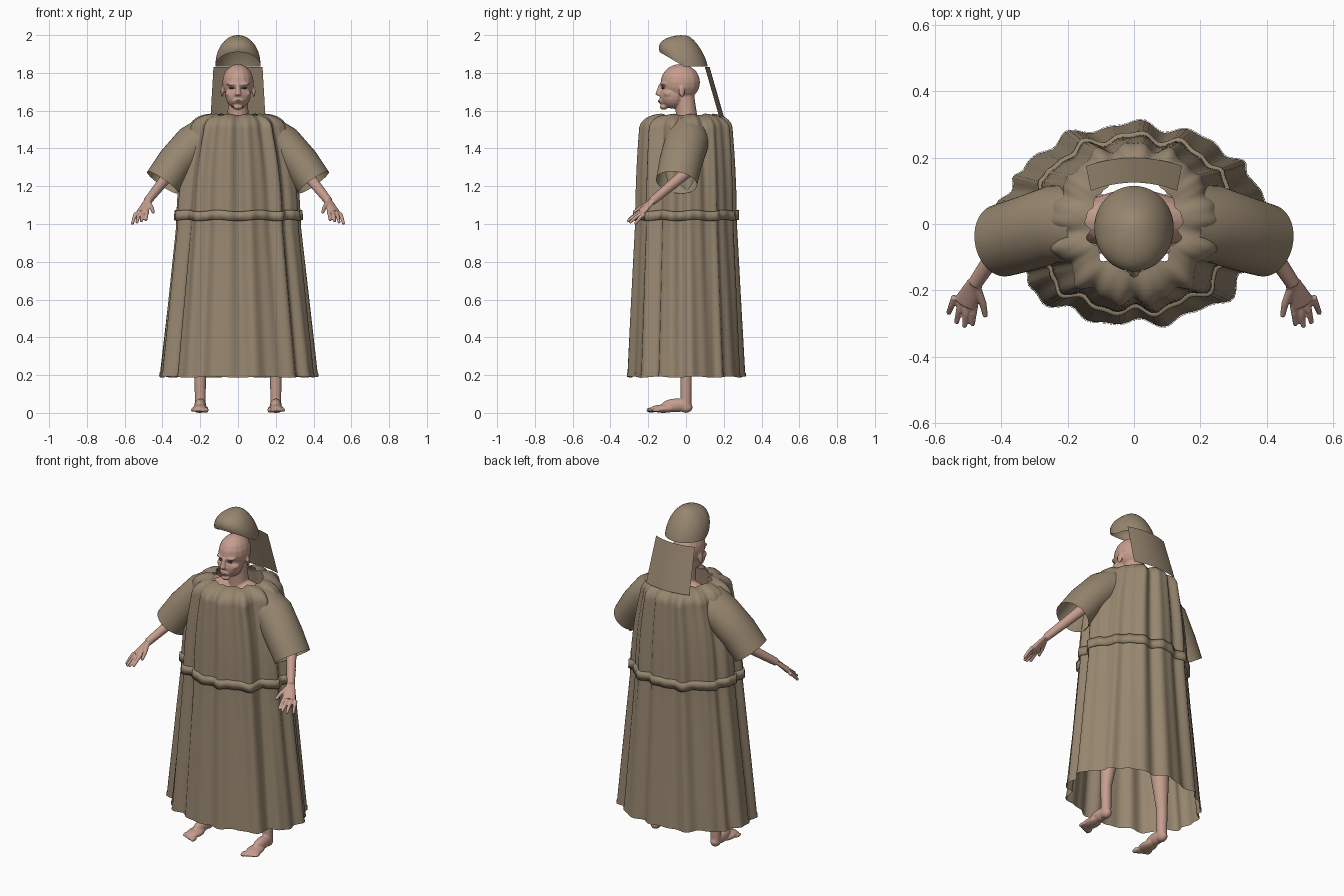
import bpy, bmesh
from math import sin, cos, pi, exp
from mathutils import Vector, Matrix

cube = bpy.data.objects.get("Cube")
if cube:
    bpy.data.objects.remove(cube)


def material(name, color):
    mat = bpy.data.materials.new(name)
    mat.use_nodes = True
    mat.diffuse_color = (*color, 1)
    mat.node_tree.nodes["Principled BSDF"].inputs["Base Color"].default_value = (*color, 1)
    return mat


CLOTH = material("brown cloth", (.31, .24, .16))
SKIN = material("skin", (.56, .34, .27))
LIPS = material("lips", (.4, .2, .17))
EYES = material("dark eyes", (.12, .08, .06))
X_AXIS, Y_AXIS = Vector((1, 0, 0)), Vector((0, 1, 0))


def lerp(start, end, factor):
    return start + (end - start) * factor


def finish(name, bm, mat, voxel=None, mirror=False):
    """Turn a bmesh into a smooth object, optionally fused and mirrored."""
    bmesh.ops.recalc_face_normals(bm, faces=bm.faces)
    for face in bm.faces:
        face.smooth = True
    mesh = bpy.data.meshes.new(name)
    bm.to_mesh(mesh)
    bm.free()
    mesh.materials.append(mat)
    obj = bpy.data.objects.new(name, mesh)
    bpy.context.collection.objects.link(obj)
    if voxel:
        fuse = obj.modifiers.new("fuse", 'REMESH')
        fuse.mode = 'VOXEL'
        fuse.voxel_size = voxel
        fuse.use_smooth_shade = True
        soften = obj.modifiers.new("soften", 'SMOOTH')
        soften.iterations = 2
    if mirror:
        obj.modifiers.new("mirror", 'MIRROR')


def bridge(bm, rings):
    """Join a stack of closed point rings with quads."""
    loops = [[bm.verts.new(point) for point in ring] for ring in rings]
    count = len(loops[0])
    for low, high in zip(loops, loops[1:]):
        for i in range(count):
            j = (i + 1) % count
            bm.faces.new((low[i], low[j], high[j], high[i]))
    return loops


def tube(bm, points, start, end, side=Y_AXIS, flat=1, sides=24, capped=True):
    """Tapered oval tube; flat scales its thickness across the side direction."""
    points = [Vector(point) for point in points]
    last = len(points) - 1
    rings = []
    for i, point in enumerate(points):
        along = (points[min(i + 1, last)] - points[max(i - 1, 0)]).normalized()
        wide = (side - along * side.dot(along)).normalized()
        thick = along.cross(wide) * flat
        radius = lerp(start, end, i / last)
        angles = [2 * pi * k / sides for k in range(sides)]
        rings.append([point + (wide * cos(a) + thick * sin(a)) * radius for a in angles])
    loops = bridge(bm, rings)
    if capped:
        bm.faces.new(loops[0])
        bm.faces.new(loops[-1])


def blob(bm, place, size, turn=0):
    matrix = Matrix.Translation(place) @ Matrix.Rotation(turn, 4, 'Z') @ Matrix.Diagonal((*size, 1))
    bmesh.ops.create_uvsphere(bm, u_segments=16, v_segments=10, radius=1, matrix=matrix)


# Robe cloth: ovals with vertical folds and a deep crease beside each side seam
WAIST, SHOULDER = 1, 1.5


def robe_point(angle, z, shrink, offset):
    rise = max(0, z - WAIST) / (SHOULDER - WAIST)
    drop = max(0, WAIST - z)
    width = .32 + .11 * drop - .07 * min(rise, 1) ** 2
    depth = .26 + .05 * drop - .02 * min(rise, 1) ** 2
    seam = abs(abs(angle - pi) - pi / 2)
    fold = .011 * sin(13 * angle) + .007 * sin(22 * angle + z)
    fold -= .02 * exp(-((seam - 1) / .07) ** 2)
    swell = shrink * fold + offset
    return ((width * shrink + swell) * cos(angle),
            (depth * shrink + swell) * sin(angle),
            z + .004 * sin(9 * angle))


def drape(name, rows):
    angles = [2 * pi * k / 160 for k in range(160)]
    bm = bmesh.new()
    bridge(bm, [[robe_point(a, *row) for a in angles] for row in rows])
    finish(name, bm, CLOTH)


HEM = .19
body_rows = [(lerp(HEM, SHOULDER, i / 20), 1, 0) for i in range(20)]
yoke_turns = [pi / 2 * i / 10 for i in range(11)]
yoke_rows = [(SHOULDER + .08 * sin(q), lerp(.57, 1, cos(q)), 0) for q in yoke_turns]
drape("robe", body_rows + yoke_rows)
drape("belt", [(1.02, 1, 0), (1.02, 1, .012), (1.07, 1, .012), (1.07, 1, 0)])
drape("hem_band", [(HEM, 1, .003), (HEM + .02, 1, .003)])

# Short wide sleeves
bm = bmesh.new()
tube(bm, [(.15, 0, 1.47), (.24, 0, 1.42), (.33, -.03, 1.32), (.4, -.05, 1.22)],
     .12, .11, flat=.9, sides=36, capped=False)
finish("sleeves", bm, CLOTH, mirror=True)


# Cap: dome with a raised front edge
def cap_point(angle, tilt):
    rim = 1.835 + .075 * max(0, -sin(angle))
    return (.12 * sin(tilt) * cos(angle),
            .127 * sin(tilt) * sin(angle) - .012 - .018 * sin(2 * tilt),
            lerp(rim, 2, cos(tilt)))


bm = bmesh.new()
tilts = [pi / 2 * i / 14 for i in range(1, 15)]
turns = [2 * pi * k / 48 for k in range(48)]
crown = bridge(bm, [[cap_point(turn, tilt) for turn in turns] for tilt in tilts])[0]
bm.faces.new(crown)
finish("cap", bm, CLOTH)

# Neck cloth: bowed sheet leaning back
bm = bmesh.new()
bmesh.ops.create_grid(bm, x_segments=16, y_segments=4, size=1)
for vert in bm.verts:
    across, up = vert.co.x, (vert.co.y + 1) / 2
    vert.co = (across * lerp(.145, .13, up),
               lerp(.2, .125, up) - .025 * across ** 2,
               lerp(1.57, 1.83, up))
finish("neck_cloth", bm, CLOTH)

# Head, neck and torso fused into one skin
bm = bmesh.new()
blob(bm, (0, -.03, 1.75), (.083, .105, .097))
blob(bm, (0, -.07, 1.68), (.067, .07, .07))
blob(bm, (0, -.118, 1.62), (.026, .021, .016))
blob(bm, (0, -.126, 1.65), (.03, .02, .017))
tube(bm, [(0, -.133, 1.74), (0, -.147, 1.68)], .01, .017, X_AXIS)
for side in (-1, 1):
    blob(bm, (side * .034, -.12, 1.74), (.028, .016, .008), side * .3)
    blob(bm, (side * .045, -.09, 1.69), (.024, .03, .02))
    blob(bm, (side * .084, -.022, 1.7), (.007, .017, .03), side * .3)
tube(bm, [(0, .01, 1.5), (0, 0, 1.6), (0, -.01, 1.7)], .06, .05)
blob(bm, (0, .01, 1.45), (.2, .09, .12))
tube(bm, [(0, .01, .95), (0, .01, 1.45)], .15, .16, X_AXIS, flat=.6)
finish("head_and_torso", bm, SKIN, voxel=.006)

# Eyes and mouth
bm = bmesh.new()
blob(bm, (.033, -.122, 1.72), (.015, .007, .005), .3)
finish("eyes", bm, EYES, mirror=True)
bm = bmesh.new()
blob(bm, (0, -.143, 1.65), (.022, .006, .006))
finish("lips", bm, LIPS)

# Arms with spread hands
bm = bmesh.new()
wrist = Vector((.48, -.18, 1.12))
across = Vector((1, .3, -.3))
tube(bm, [(.15, .02, 1.5), (.25, .02, 1.4), (.36, 0, 1.27), wrist], .05, .022)
tube(bm, [wrist, (.51, -.24, 1.06)], .025, .036, across, flat=.45)
for i in range(4):
    step = i / 3
    reach = .02 * sin(pi * step)
    knuckle = lerp(Vector((.48, -.235, 1.07)), Vector((.54, -.22, 1.055)), step)
    tip = lerp(Vector((.488, -.305, 1.02)), Vector((.56, -.27, 1)), step)
    tip.y -= reach
    bend = (knuckle + tip) / 2 + Vector((0, 0, .005))
    tube(bm, [knuckle, bend, tip], .012, .008, across, sides=10)
tube(bm, [wrist, (.456, -.24, 1.085), (.448, -.28, 1.06)], .015, .008, across, sides=10)
finish("arms", bm, SKIN, voxel=.004, mirror=True)

# Legs with feet and toes
bm = bmesh.new()
ankle = Vector((.2, 0, .03))
shin = Vector((.2, 0, .2))
tube(bm, [(.1, 0, 1), (.17, .01, .5), shin], .09, .031)
tube(bm, [shin, ankle], .031, .028)
blob(bm, ankle, (.028, .035, .03))
blob(bm, (.2, -.05, .04), (.032, .08, .036))
blob(bm, (.2, -.12, .022), (.043, .07, .022))
for toe in range(5):
    small = toe / 1000
    blob(bm, (.168 + .018 * toe, -.185 + .007 * toe, .015),
         (.013 - small, .026, .014 - small))
finish("legs", bm, SKIN, voxel=.005, mirror=True)
